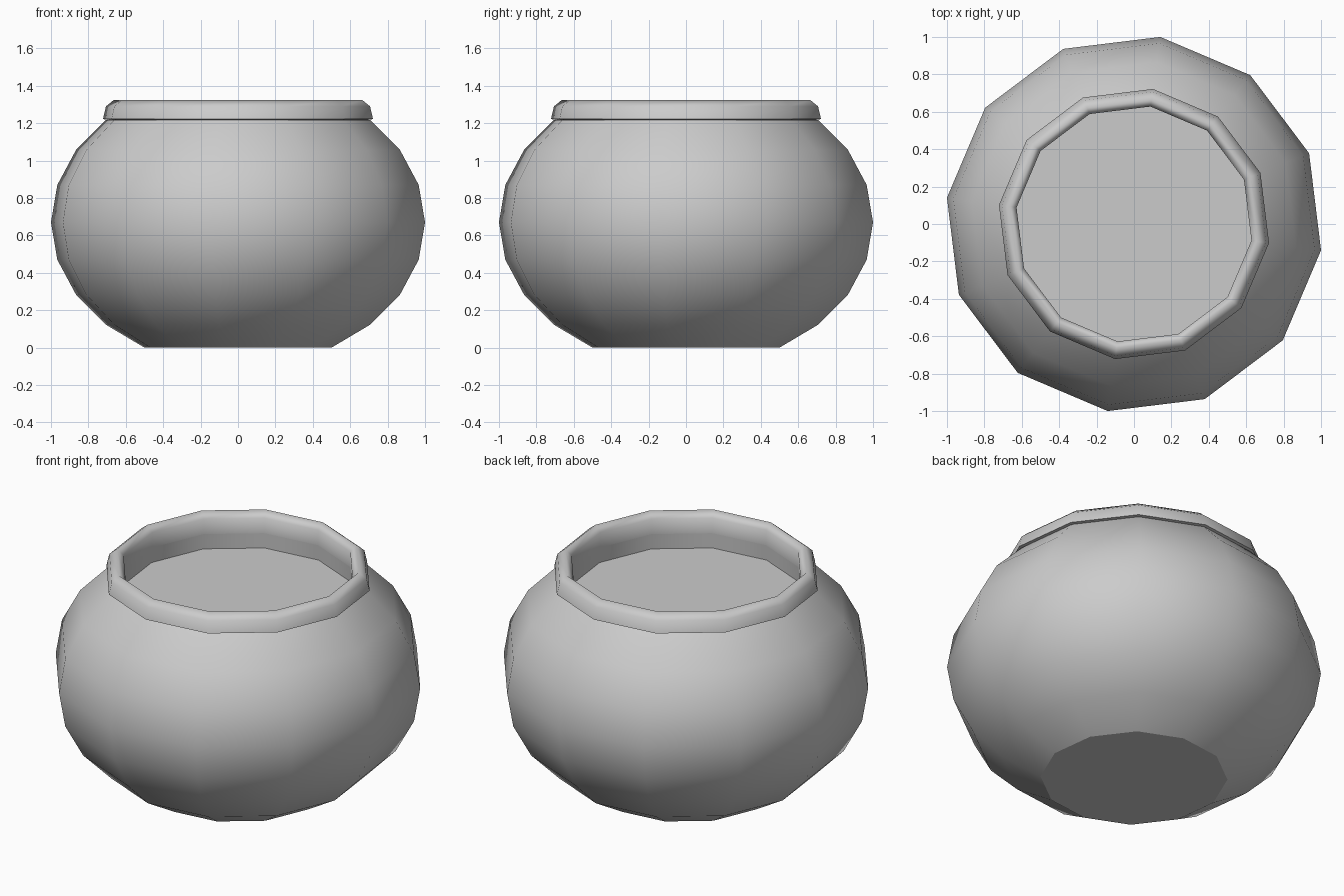
import bpy, bmesh
from math import sin, cos, pi, radians

if "Cube" in bpy.data.objects:
    bpy.data.objects.remove(bpy.data.objects["Cube"])

SIDES = 12
TURN = radians(-8)      # the pot is turned slightly about z
K = 1 / cos(TURN)       # keeps the overall width at 2 units


def lathe(name, profile, cap=None):
    """Spin (radius, z) points into a smooth 12-sided shell; cap is a point index to close flat."""
    bm = bmesh.new()
    rings = []
    for r, z in profile:
        rings.append([bm.verts.new((r * K * cos(TURN + 2 * pi * i / SIDES),
                                    r * K * sin(TURN + 2 * pi * i / SIDES), z))
                      for i in range(SIDES)])
    for a, b in zip(rings, rings[1:]):
        for i in range(SIDES):
            j = (i + 1) % SIDES
            bm.faces.new((a[i], a[j], b[j], b[i])).smooth = True
    if cap is not None:
        ring = rings[cap]
        face = bm.faces.new(ring if cap else ring[::-1])
        for e in face.edges:
            e.smooth = False
    me = bpy.data.meshes.new(name)
    bm.to_mesh(me)
    bm.free()
    ob = bpy.data.objects.new(name, me)
    bpy.context.collection.objects.link(ob)
    return ob


# Round squashed body with a flat base
H = 0.67 / sin(radians(60))
body = [(cos(radians(a)), 0.67 + H * sin(radians(a))) for a in range(-60, 46, 15)]
lathe("pot_body", body, cap=0)

# Rounded lip, running down inside the neck to the flat filled surface
lip = [(0.69, 1.217), (0.722, 1.222), (0.706, 1.29), (0.663, 1.325),
       (0.628, 1.29), (0.628, 1.20), (0.632, 1.11)]
rim = lathe("pot_rim", lip[:-1])
for e in rim.data.edges:      # crisp lower edge of the lip
    if all(abs(rim.data.vertices[v].co.z - 1.222) < 1e-4 for v in e.vertices):
        e.use_edge_sharp = True
lathe("pot_filling", lip[-2:], cap=1)
